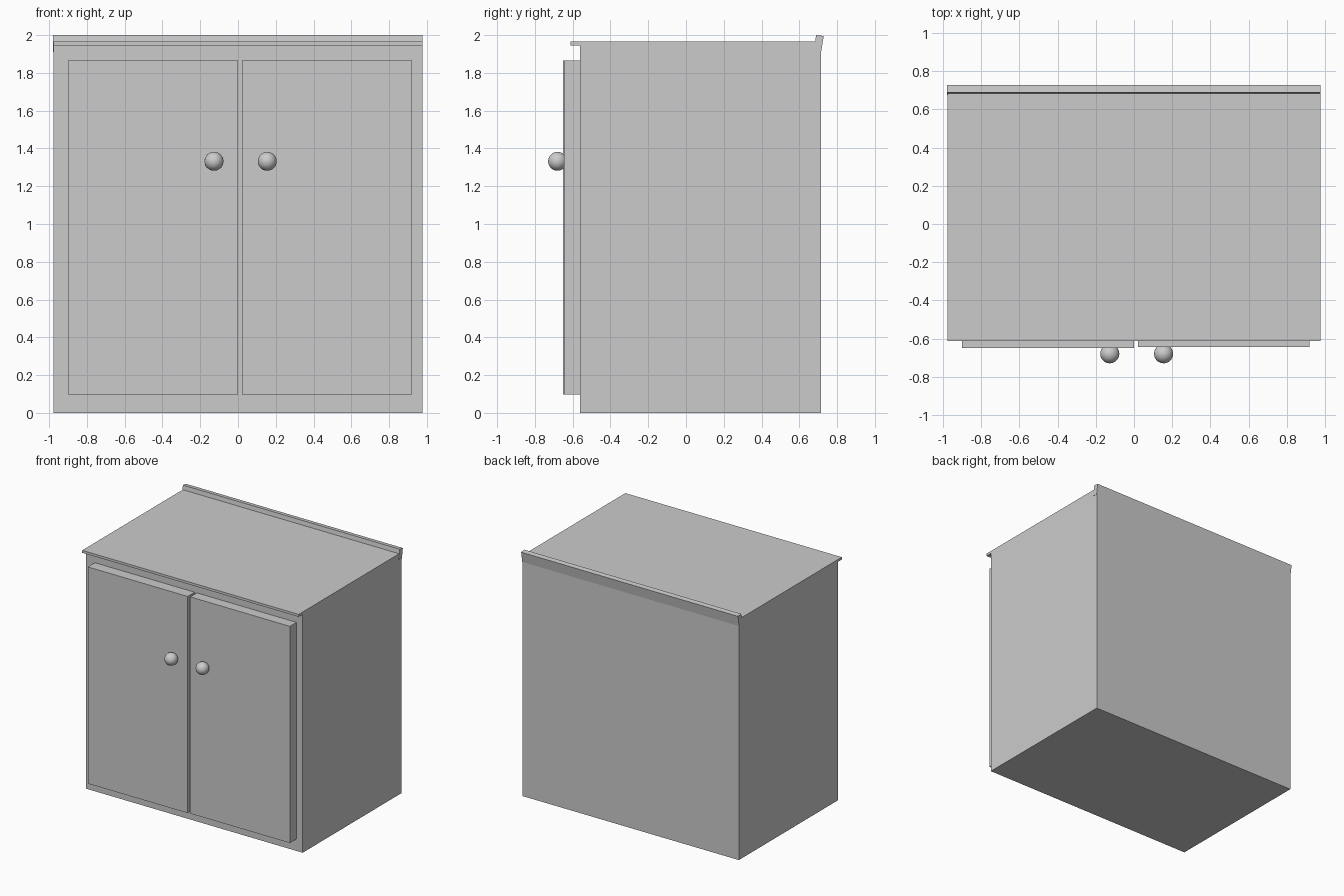
import bpy, bmesh
from mathutils import Matrix

if "Cube" in bpy.data.objects:
    bpy.data.objects.remove(bpy.data.objects["Cube"])


def finish(name, bm):
    bmesh.ops.recalc_face_normals(bm, faces=bm.faces)
    mesh = bpy.data.meshes.new(name)
    bm.to_mesh(mesh)
    bm.free()
    obj = bpy.data.objects.new(name, mesh)
    bpy.context.collection.objects.link(obj)
    return obj


def extrude_profile(name, profile, x0, x1):
    """Extrude a closed (y, z) profile along x."""
    bm = bmesh.new()
    left = [bm.verts.new((x0, y, z)) for y, z in profile]
    right = [bm.verts.new((x1, y, z)) for y, z in profile]
    bm.faces.new(left)
    bm.faces.new(right)
    n = len(profile)
    for i in range(n):
        j = (i + 1) % n
        bm.faces.new((left[i], left[j], right[j], right[i]))
    return finish(name, bm)


def box(name, x0, x1, y0, y1, z0, z1):
    return extrude_profile(name, [(y0, z0), (y1, z0), (y1, z1), (y0, z1)], x0, x1)


# Carcass and worktop
box("cabinet_body", -0.978, 0.976, -0.56, 0.715, 0.0, 1.947)
box("worktop", -0.978, 0.976, -0.612, 0.70, 1.945, 1.965)

# Backsplash leaning slightly backwards
extrude_profile("backsplash",
                [(0.675, 1.91), (0.715, 1.91), (0.729, 1.995), (0.689, 2.0)],
                -0.98, 0.978)

# Doors with round knobs
for side, x0, x1, front, knob_x in (("left", -0.90, 0.0, -0.65, -0.127),
                                    ("right", 0.02, 0.92, -0.645, 0.155)):
    box(side + "_door", x0, x1, front, -0.555, 0.097, 1.865)
    bm = bmesh.new()
    bmesh.ops.create_uvsphere(bm, u_segments=32, v_segments=16, radius=0.05,
                              matrix=Matrix.Translation((knob_x, -0.68, 1.332)))
    for face in bm.faces:
        face.smooth = True
    finish(side + "_knob", bm)
